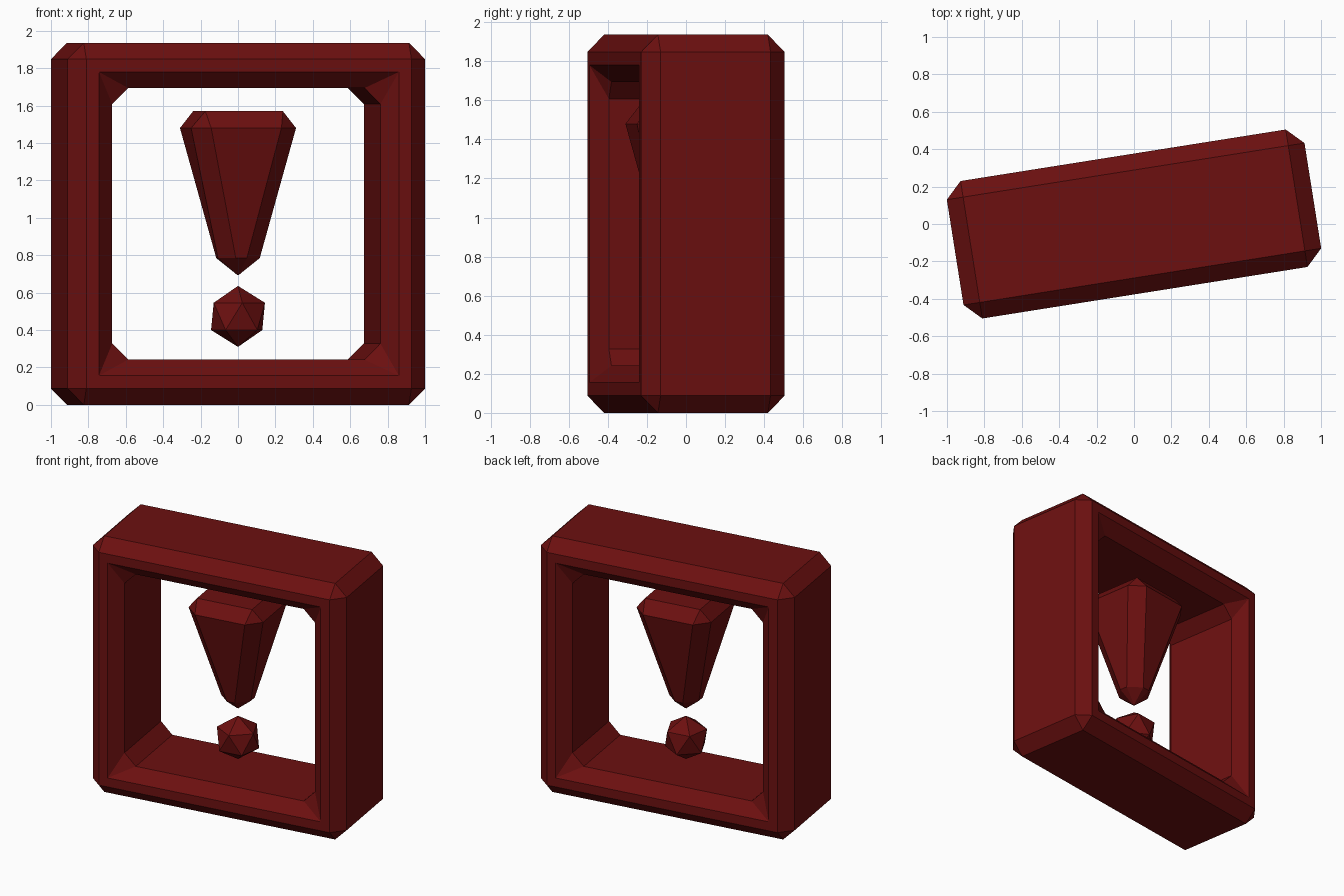
import bpy, bmesh, math
from mathutils import Matrix

cube = bpy.data.objects.get("Cube")
if cube:
    bpy.data.objects.remove(cube, do_unlink=True)

# Single dark red colour
RED = (0.15, 0.005, 0.005, 1)
mat = bpy.data.materials.new("dark red")
mat.use_nodes = True
mat.diffuse_color = RED
bsdf = next(n for n in mat.node_tree.nodes if n.type == 'BSDF_PRINCIPLED')
bsdf.inputs["Base Color"].default_value = RED

TURN = math.radians(9)


def finish(name, bm, z, turn):
    """Weld, orient, turn and place a part."""
    bmesh.ops.remove_doubles(bm, verts=bm.verts, dist=0.0005)
    bmesh.ops.recalc_face_normals(bm, faces=bm.faces)
    bm.transform(Matrix.Rotation(turn, 4, 'Z'))
    me = bpy.data.meshes.new(name)
    bm.to_mesh(me)
    bm.free()
    me.materials.append(mat)
    ob = bpy.data.objects.new(name, me)
    ob.location.z = z
    bpy.context.collection.objects.link(ob)
    return ob


def ring(bm, level, half, cut):
    """Square of the given half size with its corners cut (cut 0 = sharp)."""
    a = half - cut
    pts = [(half, -a), (half, a), (a, half), (-a, half),
           (-half, a), (-half, -a), (-a, -half), (a, -half)]
    return [bm.verts.new((x, y, level)) for x, y in pts]


def loft(sections, closed=False):
    """Skin a series of cut-corner squares."""
    bm = bmesh.new()
    rings = [ring(bm, *s) for s in sections]
    pairs = list(zip(rings, rings[1:]))
    if closed:
        pairs.append((rings[-1], rings[0]))
    else:
        bm.faces.new(rings[0])
        bm.faces.new(rings[-1])
    for lo, hi in pairs:
        for i in range(8):
            j = (i + 1) % 8
            bm.faces.new((lo[i], lo[j], hi[j], hi[i]))
    return bm


# Square frame with chamfered outer and inner edges: (depth, half size, cut)
bm = loft([(-0.372, 0.88, 0), (-0.285, 0.968, 0.088),
           (0.285, 0.968, 0.088), (0.372, 0.88, 0),
           (0.372, 0.812, 0), (0.285, 0.726, 0.086),
           (-0.285, 0.726, 0.086), (-0.372, 0.812, 0)], closed=True)
bm.transform(Matrix.Rotation(math.radians(90), 4, 'X'))
finish("frame", bm, 0.968, TURN)

# Tapered upper stroke of the mark: (height, half size, cut)
bm = loft([(0.695, 0.004, 0), (0.785, 0.113, 0.083),
           (1.48, 0.284, 0.094), (1.57, 0.21, 0)])
finish("mark_stroke", bm, 0, TURN)

# Faceted dot below the stroke
bm = bmesh.new()
bmesh.ops.create_icosphere(bm, subdivisions=1, radius=0.163)
finish("mark_dot", bm, 0.473, -TURN)
